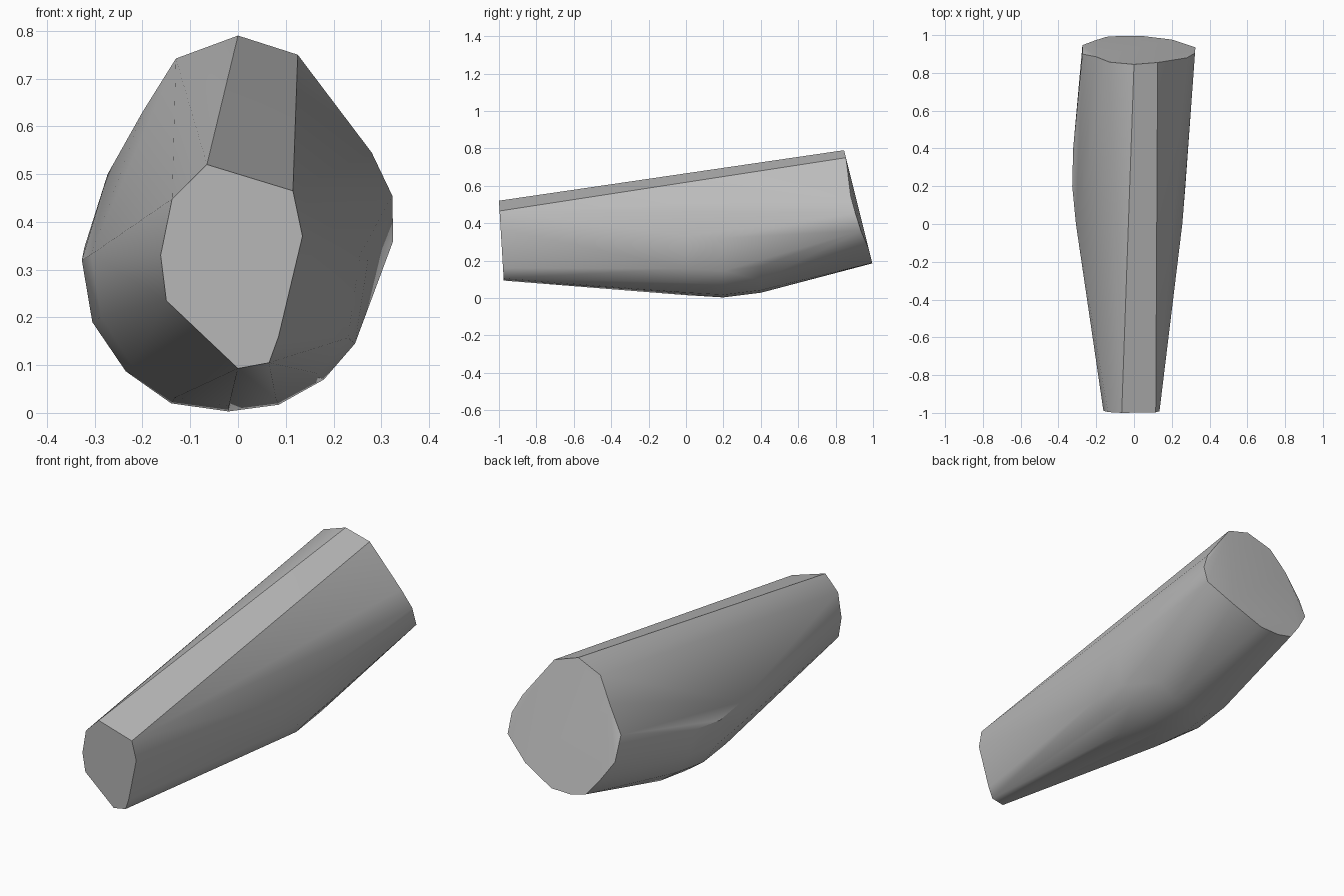
import bpy, bmesh, math

cube = bpy.data.objects.get("Cube")
if cube:
    bpy.data.objects.remove(cube, do_unlink=True)

# One plain grey for the whole limb
grey = bpy.data.materials.new("plain_grey")
grey.use_nodes = True
colour = (0.5, 0.5, 0.5, 1)
grey.diffuse_color = colour
grey.node_tree.nodes["Principled BSDF"].inputs["Base Color"].default_value = colour

# Narrow end profile (x, z), tilted slightly
narrow_end = [(-.065, .52), (.115, .465), (.135, .37), (.085, .16), (.065, .105),
              (0, .093), (-.15, .235), (-.162, .33), (-.138, .448)]
# Wide end profile (x, z), on a sloped plane
wide_end = [(0, .79), (.125, .75), (.2, .265), (.043, .188), (-.063, .185),
            (-.145, .206), (-.208, .285), (-.273, .383), (-.2, .63), (-.13, .742)]
# Rim corners of the wide end that dip below its plane
wide_rim = [(.28, .88, .545), (.323, .905, .455), (.325, .935, .36), (-.273, .9, .5)]
# Underside bulge profile (x, z)
bulge = [(-.327, .32), (-.305, .19), (-.235, .087), (-.14, .02), (-.02, .003),
         (.085, .017), (.18, .07), (.245, .145), (.272, .32)]

points = [(x, -1 + .06 * (.52 - z), z) for x, z in narrow_end]
points += [(x, .845 + .25 * (.79 - z), z) for x, z in wide_end]
points += wide_rim
# Bulge stations: position along the limb, width scale, lift
for y, width, lift in [(0, .94, .012), (.2, 1, 0), (.4, .985, .025)]:
    points += [(x * width, y, z + lift) for x, z in bulge]

# Wrap a taut skin around the profiles
bm = bmesh.new()
for p in points:
    bm.verts.new(p)
hull = bmesh.ops.convex_hull(bm, input=bm.verts)
loose = [v for v in bm.verts if not v.link_faces]
bmesh.ops.delete(bm, geom=loose, context='VERTS')
bmesh.ops.dissolve_limit(bm, angle_limit=math.radians(1), verts=bm.verts, edges=bm.edges)
bmesh.ops.recalc_face_normals(bm, faces=bm.faces)
mesh = bpy.data.meshes.new("lower_limb")
bm.to_mesh(mesh)
bm.free()
mesh.materials.append(grey)

limb = bpy.data.objects.new("lower_limb", mesh)
bpy.context.collection.objects.link(limb)
bpy.ops.object.select_all(action='DESELECT')
limb.select_set(True)
bpy.context.view_layer.objects.active = limb
bpy.ops.object.shade_smooth_by_angle(angle=math.radians(31))
